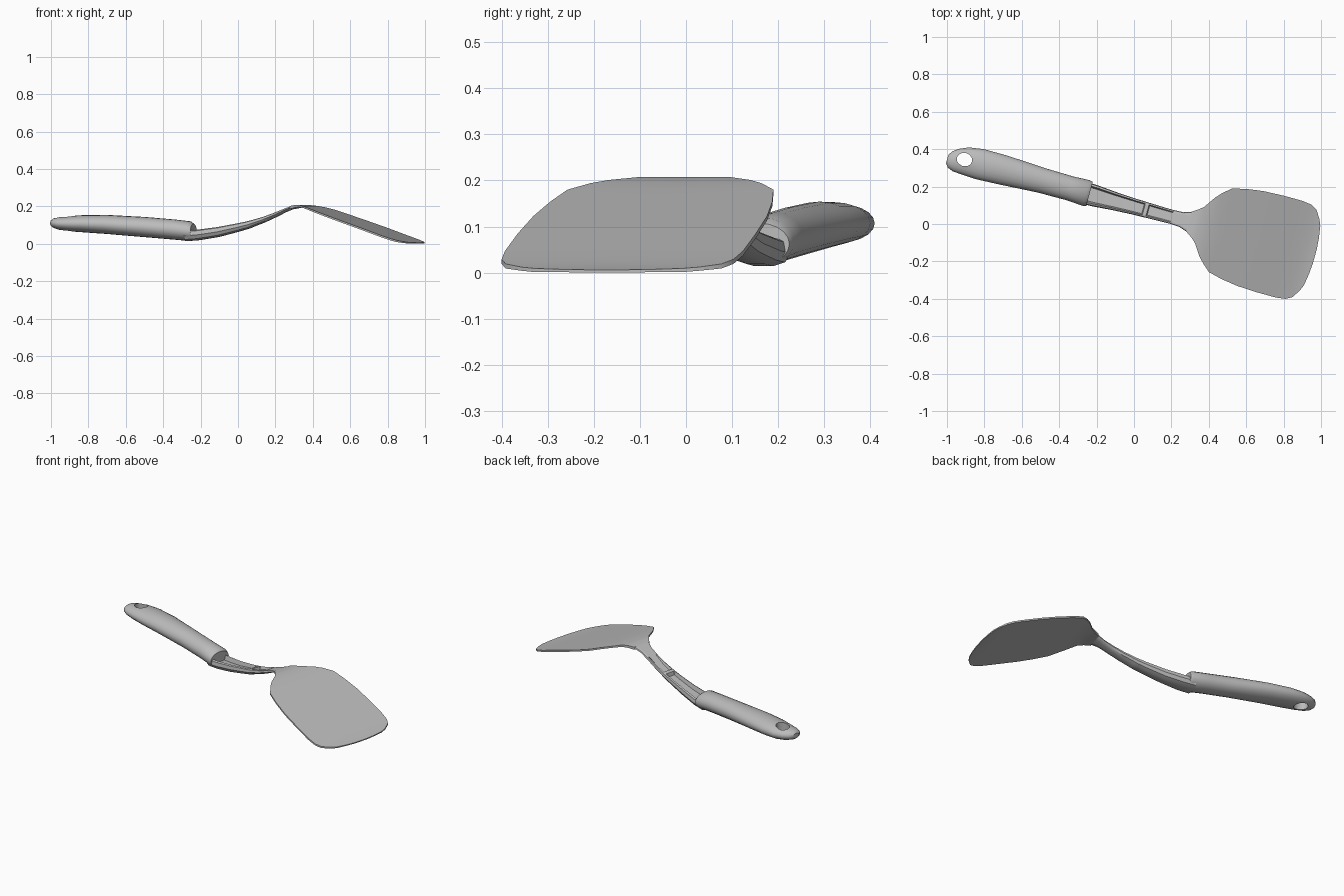
import bpy, bmesh, math
from mathutils import Matrix, Vector

cube = bpy.data.objects.get("Cube")
if cube:
    bpy.data.objects.remove(cube, do_unlink=True)

gray = bpy.data.materials.new("neutral gray")
gray.use_nodes = True
gray.diffuse_color = (0.5, 0.5, 0.5, 1)
gray.node_tree.nodes["Principled BSDF"].inputs["Base Color"].default_value = (0.5, 0.5, 0.5, 1)

# The utensil is laid out along a straight axis, then turned in plan
TURN = Matrix.Rotation(math.radians(-15.37), 4, "Z")
AXIS_V = 0.09


def loft(name, rings, angle=35):
    """Bridge closed rings of equal length and cap both ends."""
    bm = bmesh.new()
    loops = [[bm.verts.new(TURN @ Vector(p)) for p in ring] for ring in rings]
    for a, b in zip(loops, loops[1:]):
        n = len(a)
        for i in range(n):
            j = (i + 1) % n
            bm.faces.new((a[i], a[j], b[j], b[i]))
    bm.faces.new(loops[0])
    bm.faces.new(loops[-1])
    bmesh.ops.recalc_face_normals(bm, faces=bm.faces)
    mesh = bpy.data.meshes.new(name)
    bm.to_mesh(mesh)
    bm.free()
    mesh.materials.append(gray)
    ob = bpy.data.objects.new(name, mesh)
    bpy.context.collection.objects.link(ob)
    smooth(ob, angle)
    return ob


def smooth(ob, angle):
    bpy.ops.object.select_all(action="DESELECT")
    ob.select_set(True)
    bpy.context.view_layer.objects.active = ob
    bpy.ops.object.shade_smooth_by_angle(angle=math.radians(angle))


def oval(u, v, z, w, h, n=20):
    return [(u, v + w * math.cos(t), z + h * math.sin(t))
            for t in (2 * math.pi * i / n for i in range(n))]


# Handle: position, side offset, height, half width, half height
handle_rows = [
    (-1.055, .070, .110, .022, .015), (-1.04, .072, .110, .045, .026),
    (-1.01, .077, .108, .062, .034), (-.96, .086, .107, .075, .041),
    (-.88, .090, .107, .083, .046), (-.75, .093, .103, .080, .051),
    (-.54, .094, .089, .068, .054), (-.38, .093, .076, .066, .054),
    (-.29, .092, .067, .071, .053), (-.272, .092, .062, .066, .045),
]
handle = loft("handle", [oval(*r) for r in handle_rows])

# Hanging hole through the end of the handle
hole = [[(-.965 + .042 * math.cos(t), .092 + .036 * math.sin(t), z)
         for t in (math.tau * i / 12 for i in range(12))] for z in (0, .25)]
cutter = loft("hole_cutter", hole)
cutter.hide_render = True
mod = handle.modifiers.new("hanging hole", "BOOLEAN")
mod.object = cutter
mod.solver = "EXACT"
bpy.context.view_layer.objects.active = handle
bpy.ops.object.modifier_apply(modifier=mod.name)
bpy.data.objects.remove(cutter, do_unlink=True)
smooth(handle, 35)


# Stem: rounded underside, two raised rims and a sunken channel on top
def channel(u, z, w, h, depth):
    half = [(.35, -1), (.8, -.7), (1, 0), (.93, .8), (.76, 1), (.62, 1 - depth)]
    outline = half + [(-a, b) for a, b in reversed(half)]
    return [(u, AXIS_V + a * w, z + b * h) for a, b in outline]


stem_rows = [
    (-.31, .042, .060, .028, 1), (-.24, .047, .058, .028, 1),
    (-.13, .063, .049, .026, 1), (-.02, .087, .043, .022, 1),
    (.025, .098, .042, .020, 1), (.03, .099, .042, .020, 0),
    (.05, .105, .041, .019, 0), (.055, .107, .041, .018, 1),
    (.12, .128, .039, .015, .8), (.185, .154, .038, .012, 0),
    (.24, .178, .041, .009, 0), (.28, .194, .055, .008, 0),
]
loft("stem", [channel(*r) for r in stem_rows])


# Blade: thin plate sloping down to a softly curved front edge
def plate(u, z, w, h):
    outline = [(-1, -1), (0, -1), (1, -1), (1, 1), (0, 1), (-1, 1)]
    return [(u, AXIS_V + a * w, z + b * h) for a, b in outline]


blade_rows = [
    (.28, .194, .055, .008), (.31, .200, .075, .007), (.338, .202, .098, .006),
    (.38, .196, .160, .005), (.41, .189, .193, .005), (.455, .175, .232, .005),
    (.53, .149, .250, .005), (.62, .118, .263, .005), (.73, .080, .268, .005),
    (.835, .042, .268, .005), (.888, .024, .261, .005), (.92, .014, .243, .005),
    (.948, .008, .200, .004), (.963, .005, .165, .004), (.973, .004, .100, .003),
    (.978, .003, .040, .003),
]
loft("blade", [plate(*r) for r in blade_rows])
